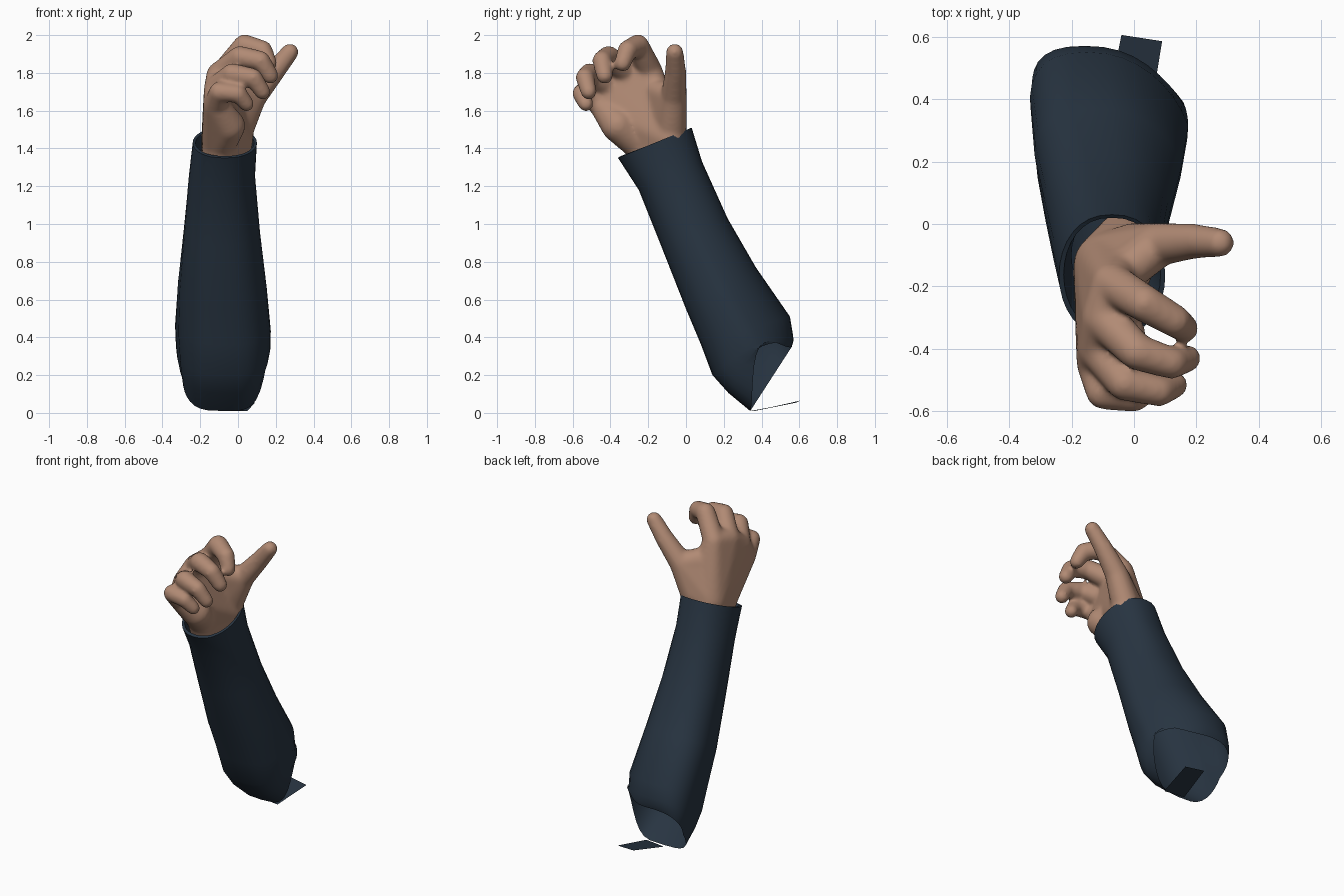
import bpy, bmesh, math
from mathutils import Matrix

if "Cube" in bpy.data.objects:
    bpy.data.objects.remove(bpy.data.objects["Cube"])


def material(name, rgb):
    m = bpy.data.materials.new(name)
    m.diffuse_color = (*rgb, 1)
    m.use_nodes = True
    m.node_tree.nodes["Principled BSDF"].inputs["Base Color"].default_value = m.diffuse_color
    return m


SKIN = material("skin", (0.44, 0.255, 0.175))
CLOTH = material("dark_cloth", (0.021, 0.035, 0.054))


def finish(name, bm, mat, angle=50):
    me = bpy.data.meshes.new(name)
    bm.to_mesh(me)
    bm.free()
    ob = bpy.data.objects.new(name, me)
    bpy.context.collection.objects.link(ob)
    me.materials.append(mat)
    bpy.context.view_layer.objects.active = ob
    ob.select_set(True)
    bpy.ops.object.shade_smooth_by_angle(angle=math.radians(angle))
    ob.select_set(False)
    return ob


# Sleeve: front (y, z), back (y, z), x range, sideways skew of the back, squareness, dent
RINGS = [
    ((-.24, 1.22), (.04, 1.34), -.20, .05, 0, .85, 0),      # lining inside the cuff
    ((-.345, 1.36), (.02, 1.50), -.225, .085, 0, .85, 0),
    ((-.36, 1.35), (.03, 1.51), -.24, .10, 0, .85, 0),      # cuff edge
    ((-.25, 1.18), (.085, 1.33), -.26, .09, 0, .85, 0),
    ((-.13, .88), (.22, 1.03), -.287, .117, -.02, .85, 0),
    ((.0, .55), (.37, .77), -.315, .155, -.05, .8, 0),
    ((.08, .36), (.55, .51), -.325, .18, -.08, .75, 0),
    ((.14, .20), (.565, .42), -.318, .18, -.09, .7, .2),
    ((.225, .105), (.57, .385), -.312, .175, -.09, .6, .5),
    ((.34, .01), (.56, .35), -.30, .165, -.08, .55, 1),     # open end
]
SEG = 32
bm = bmesh.new()
loops = []
for f, b, x0, x1, skew, square, dent in RINGS:
    loop = []
    hx = math.sqrt(((x1 - x0) / 2) ** 2 - skew ** 2 / 2)
    for k in range(SEG):
        a = 2 * math.pi * k / SEG
        s, c = math.sin(a), math.cos(a)
        cc = math.copysign(abs(c) ** (square if s < 0 else .85), c)
        d = dent * max(c, 0) ** 3                    # one side of the open end is pushed in
        x = (x0 + x1) / 2 + hx * cc + skew * max(s, 0)
        y = (f[0] + b[0]) / 2 + (b[0] - f[0]) / 2 * s - .06 * d
        z = (f[1] + b[1]) / 2 + (b[1] - f[1]) / 2 * s + .17 * d
        loop.append(bm.verts.new((x, y, z)))
    loops.append(loop)
for p, q in zip(loops, loops[1:]):
    for k in range(SEG):
        j = (k + 1) % SEG
        bm.faces.new((p[k], q[k], q[j], p[j]))
bmesh.ops.recalc_face_normals(bm, faces=bm.faces)
finish("sleeve", bm, CLOTH)

# Loose flap under the open end
bm = bmesh.new()
bm.faces.new([bm.verts.new(v) for v in
              ((-.09, .36, .01), (.05, .34, .01), (.09, .585, .055), (-.04, .605, .065))])
finish("sleeve_flap", bm, CLOTH)


# Hand: convex hulls over spheres (x, y, z, radius), fused by a remesh
def hull(bm, balls):
    part = bmesh.new()
    for x, y, z, r in balls:
        bmesh.ops.create_icosphere(part, subdivisions=3, radius=r + .004,
                                   matrix=Matrix.Translation((x, y, z)))
    res = bmesh.ops.convex_hull(part, input=part.verts)
    inside = [g for g in res["geom_interior"] if isinstance(g, bmesh.types.BMVert)]
    bmesh.ops.delete(part, geom=inside, context='VERTS')
    me = bpy.data.meshes.new("tmp")
    part.to_mesh(me)
    part.free()
    bm.from_mesh(me)
    bpy.data.meshes.remove(me)


FINGERS = [
    [(-.07, -.19, 1.81, .062), (.035, -.255, 1.945, .056), (.13, -.31, 1.92, .049), (.163, -.335, 1.85, .041)],
    [(-.10, -.30, 1.79, .064), (.01, -.41, 1.885, .055), (.12, -.445, 1.865, .048), (.17, -.43, 1.785, .041)],
    [(-.115, -.40, 1.72, .061), (-.03, -.51, 1.795, .053), (.08, -.535, 1.775, .046), (.13, -.515, 1.70, .039)],
    [(-.12, -.45, 1.63, .060), (-.10, -.54, 1.70, .050), (.0, -.555, 1.69, .044), (.045, -.53, 1.635, .037)],
]
THUMB = [(.0, -.08, 1.50, .08), (.08, -.065, 1.67, .066), (.195, -.055, 1.81, .052), (.275, -.06, 1.91, .043)]
WRIST = [(-.10, -.24, 1.42, .085), (-.09, -.13, 1.46, .10), (.0, -.085, 1.45, .08)]
FOREARM = [(-.10, -.16, 1.25, .09), (-.03, -.04, 1.27, .08)]

bm = bmesh.new()
hull(bm, WRIST + FOREARM)
for a, b in zip(FINGERS, FINGERS[1:]):                        # palm in strips between knuckles
    hull(bm, [a[0], b[0]] + WRIST)
hull(bm, [WRIST[0], FINGERS[3][0], (-.05, -.36, 1.52, .085)])  # heel on the little-finger side
hull(bm, [THUMB[0], THUMB[1], (-.05, -.15, 1.69, .055)])      # web beside the thumb
hull(bm, [WRIST[1], THUMB[0], THUMB[1], FINGERS[0][0][:2] + (1.72, .06)])
for chain in FINGERS + [THUMB]:
    for a, b in zip(chain, chain[1:]):
        hull(bm, [a, b])
hand = finish("hand", bm, SKIN, 180)
rm = hand.modifiers.new("fuse", 'REMESH')
rm.mode = 'VOXEL'
rm.voxel_size = .011
rm.use_smooth_shade = True
sm = hand.modifiers.new("soften", 'SMOOTH')
sm.factor = .5
sm.iterations = 14
